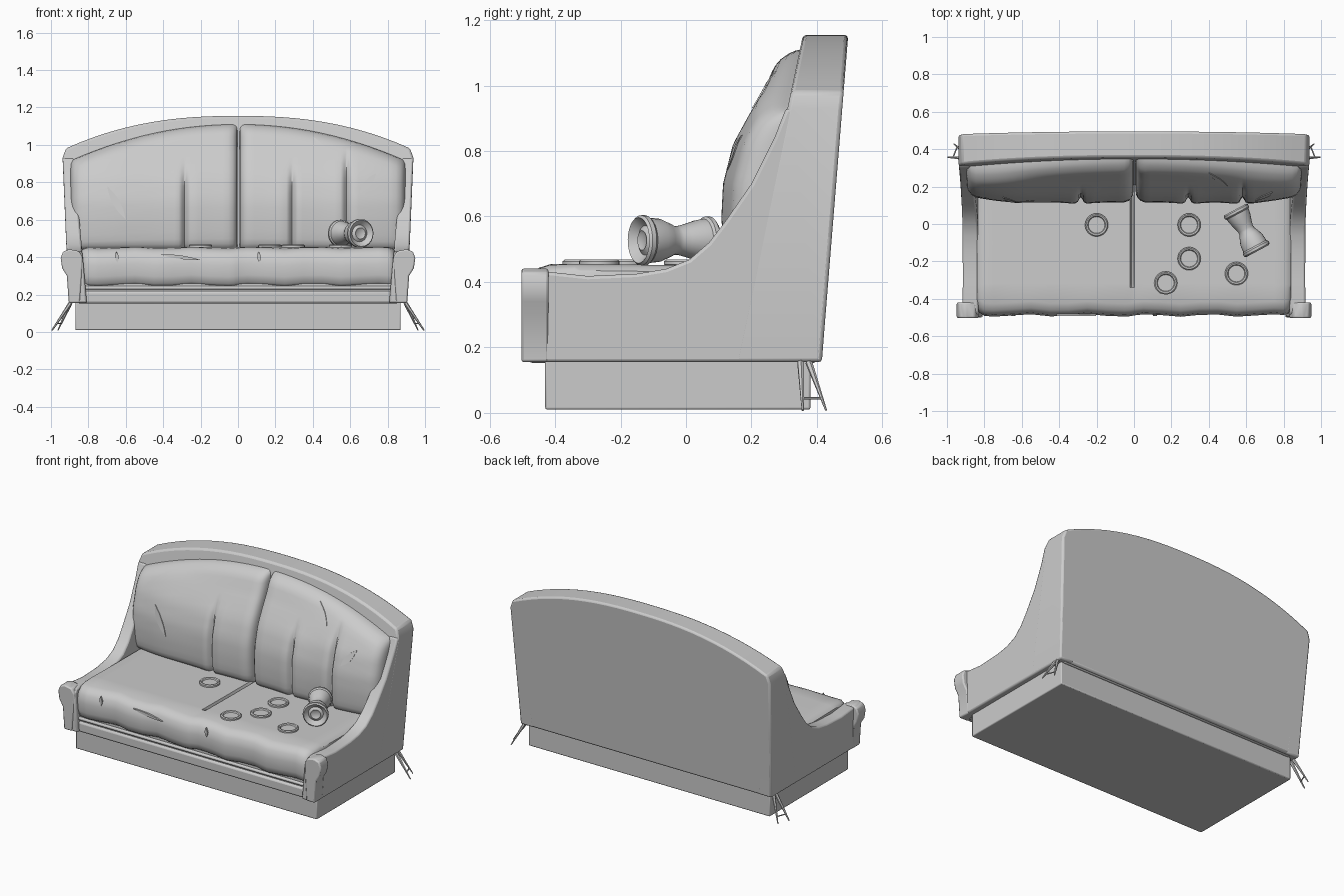
import bpy, bmesh, math
from mathutils import Vector

if "Cube" in bpy.data.objects:
    bpy.data.objects.remove(bpy.data.objects["Cube"])


def finish(name, bm, bevel=0.0, angle=35, segs=2):
    bmesh.ops.recalc_face_normals(bm, faces=bm.faces)
    me = bpy.data.meshes.new(name)
    bm.to_mesh(me)
    bm.free()
    ob = bpy.data.objects.new(name, me)
    bpy.context.collection.objects.link(ob)
    bpy.ops.object.select_all(action='DESELECT')
    bpy.context.view_layer.objects.active = ob
    ob.select_set(True)
    if bevel:
        m = ob.modifiers.new("bevel", 'BEVEL')
        m.width, m.segments = bevel, segs
        m.limit_method = 'ANGLE'
    bpy.ops.object.shade_smooth_by_angle(angle=math.radians(angle))
    return ob


def loft(name, loops, closed=True, caps=True, bevel=0.0, angle=35):
    """Skin a list of equal-length point loops."""
    bm = bmesh.new()
    rows = [[bm.verts.new(p) for p in l] for l in loops]
    n = len(rows[0])
    for a, b in zip(rows, rows[1:]):
        for i in range(n if closed else n - 1):
            j = (i + 1) % n
            bm.faces.new((a[i], a[j], b[j], b[i]))
    if caps:
        bm.faces.new(rows[0])
        bm.faces.new(rows[-1])
    return finish(name, bm, bevel, angle)


def box(name, x0, x1, y0, y1, z0, z1, bevel=0.0):
    q = [(x0, y0), (x1, y0), (x1, y1), (x0, y1)]
    return loft(name, [[(x, y, z) for x, y in q] for z in (z0, z1)], bevel=bevel)


def lathe(name, prof, centre, axis, n=24, caps=True):
    """Revolve (distance, radius) pairs about an axis."""
    rot = Vector((0, 0, 1)).rotation_difference(Vector(axis))
    loops = []
    for h, r in prof:
        loops.append([Vector(centre) + rot @ Vector((r * math.cos(2 * math.pi * i / n),
                      r * math.sin(2 * math.pi * i / n), h)) for i in range(n)])
    return loft(name, loops, caps=caps)


def lerp(table, t):
    for (a, p), (b, q) in zip(table, table[1:]):
        if t <= b:
            return p + (q - p) * max(0, (t - a)) / (b - a)
    return table[-1][1]


# plinth and front rails
box("plinth", -.87, .87, -.43, .38, .01, .17, .006)
box("lower_rail", -.86, .86, -.48, .40, .152, .218, .012)
box("rail_groove", -.85, .85, -.465, .30, .20, .26)
box("upper_rail", -.84, .84, -.478, .30, .226, .246, .008)


# arched, leaning back panel
def arch(x):
    return 1.155 - .165 * (abs(x) / .9) ** 2.4

xs = [-.92 + 1.84 * i / 24 for i in range(25)]
outline = [(-.905, .155), (-.938, .93)] + [(x, arch(x)) for x in xs] + [(.938, .93), (.905, .155)]
loft("back_panel", [[(x, .31 + (z - .93) * .21, z) for x, z in outline],
                    [(x, .415 + (z - .16) * .081, z) for x, z in outline]], bevel=.012)

# sweeping side arms with a padded front end
arm = [(-.5, .155), (-.5, .395), (-.475, .425), (-.43, .432), (-.3, .418), (-.15, .425), (-.06, .44),
       (.01, .468), (.07, .52), (.12, .585), (.2, .70), (.27, .84), (.305, .93), (.475, .93), (.415, .155)]
for s, side in ((-1, "left"), (1, "right")):
    loft(side + "_arm", [[(s * (.83 + (z - .4) * .09), y, z) for y, z in arm],
                         [(s * (.905 + (z - .16) * .042), y, z) for y, z in arm]], bevel=.01)
    pad = [(.845, .155), (.835, .30), (.83, .40), (.85, .432), (.90, .442), (.935, .43),
           (.948, .395), (.94, .34), (.915, .30), (.905, .155)]
    loft(side + "_arm_front", [[(s * x, y, z) for x, z in pad] for y in (-.503, -.42)], bevel=.008)

# seat: rolled front edge, rounded ends, short centre seam
seat_prof = [(-.455, .247), (-.477, .262), (-.487, .30), (-.489, .36), (-.480, .41), (-.455, .438),
             (-.42, .449), (-.34, .455), (-.32, .455), (-.1, .452), (.13, .45), (.25, .45), (.25, .247)]
sx = [-.84, -.825, -.80] + [-.75 + .1 * i for i in range(8)] + \
     [-.022, -.014, -.006, .002] + [.05 + .1 * i for i in range(8)] + [.80, .825, .84]
loops = []
for x in sx:
    e = max(0, (abs(x) - .80) / .04)
    wave = .004 * math.sin(x * 19) + .003 * math.sin(x * 43)
    row = []
    for y, z in seat_prof:
        yy, zz = y, z
        if y < -.4:
            yy += .03 * e * e + wave
            zz += wave * .8
        if z > .4:
            zz -= .02 * e * e
        if -.33 < y < .2 and z > .4 and x in (-.014, -.006):
            zz -= .022
        row.append((x, yy, zz))
    loops.append(row)
loft("seat_cushion", loops, angle=50)

# two back cushions with stitched vertical folds
LEAN = [(.43, .135), (.5, .12), (.6, .115), (.7, .12), (.82, .15), (.92, .2), (1.0, .245), (1.08, .278), (1.12, .30)]
FOLDS = [(-.285, .44, .90), (.29, .44, .90), (.58, .50, .97)]


def cushion_top(x):
    return 1.112 - .19 * (x / .88) ** 2


def cushion_y(x, z, x0, x1):
    y = lerp(LEAN, z)
    # outer corners sweep backwards
    y += .035 * max(0, (abs(x) - .6) / .28) ** 2
    for d, r in ((min(x - x0, x1 - x), .05), (cushion_top(x) - z, .07), (z - .43, .04)):
        k = min(1, max(0, 1 - d / r))
        y += .065 * (1 - math.sqrt(1 - k * k))
    for fx, z0, z1 in FOLDS:
        if z < z1:
            w = min(1, (z1 - z) / .15)
            y += .035 * w * math.exp(-((x - fx) / .014) ** 2)
            y -= .008 * w * math.exp(-((x - fx) / .09) ** 2)
    return min(y, .36)


def build_cushion(name, x0, x1):
    edge = [0, .004, .012, .025, .05]
    cols = [x0 + e for e in edge] + [x0 + .08 + (x1 - x0 - .16) * i / 17 for i in range(18)] + [x1 - e for e in edge]
    for fx, _, _ in FOLDS:
        if x0 < fx < x1:
            cols = [c for c in cols if abs(c - fx) > .036] + [fx + d for d in (-.032, -.016, -.007, 0, .007, .016, .032)]
    cols.sort()
    vs = [0, .01, .03, .06] + [.1 + .8 * i / 13 for i in range(14)] + [.93, .955, .98, .993, 1]
    loops = []
    for x in cols:
        zs = [.43 + (cushion_top(x) - .43) * v for v in vs]
        row = [(x, cushion_y(x, z, x0, x1), z) for z in zs]
        loops.append([(x, .385, .43)] + row + [(x, .385, zs[-1])])
    loft(name, loops, angle=60)


CUSHIONS = [(-.895, -.002), (.008, .895)]
build_cushion("left_back_cushion", *CUSHIONS[0])
build_cushion("right_back_cushion", *CUSHIONS[1])


# leaf-shaped tears lying on the upholstery
def tear(name, a, b, width, yfun):
    a, b = Vector(a), Vector(b)
    n = Vector((-(b - a).y, (b - a).x)).normalized()
    left, right = [], []
    for i in range(5):
        t = .02 + .96 * i / 4
        p, w = a.lerp(b, t), width * math.sin(math.pi * t) * .5
        left.append(p + n * w)
        right.append(p - n * w)
    pts = left + right[::-1]
    loft(name, [[(p.x, yfun(p.x, p.y) + d, p.y) for p in pts] for d in (-.004, .006)])


def on_back(x, z):
    return cushion_y(x, z, *CUSHIONS[x > 0])

tear("cushion_tear_left", (-.70, .78), (-.60, .60), .04, on_back)
tear("cushion_tear_right", (.65, .74), (.74, .85), .04, on_back)
tear("cushion_tear_top", (.40, 1.045), (.50, .93), .025, on_back)
tear("seat_tear_long", (-.42, .415), (-.20, .385), .02, lambda x, z: -.487)
tear("seat_tear_left", (-.65, .43), (-.645, .37), .02, lambda x, z: -.487)
tear("seat_tear_right", (.11, .43), (.115, .37), .02, lambda x, z: -.487)

# thin splayed struts at the rear corners
for s, side in ((-1, "left"), (1, "right")):
    for i, (a, b, r0, r1) in enumerate([((.895, .35, .155), (.995, .357, .008), .011, .004),
                                        ((.895, .375, .155), (.963, .428, .008), .011, .003),
                                        ((.968, .355, .045), (.945, .413, .045), .004, .004)]):
        a, b = Vector((s * a[0], a[1], a[2])), Vector((s * b[0], b[1], b[2]))
        lathe(f"{side}_rear_strut_{i + 1}", [(0, r0), ((b - a).length, r1)], a, b - a, n=6)

# small round dishes scattered on the seat
dish = [(0, .052), (.004, .062), (.014, .062), (.019, .056), (.016, .048), (.009, .044), (.009, .01)]
for i, (x, y) in enumerate([(-.2, -.005), (.295, -.005), (.295, -.185), (.17, -.315), (.548, -.265)]):
    lathe(f"dish_{i + 1}", dish, (x, y, .449), (0, 0, 1))

# waisted drum-like cup lying on its side
cup = [(.018, .02), (.012, .03), (.022, .045), (.008, .062), (0, .070), (.008, .077), (.022, .077), (.03, .070), (.07, .066), (.10, .054),
       (.122, .044), (.135, .044), (.16, .050), (.20, .062), (.225, .066), (.232, .073), (.245, .073),
       (.252, .066), (.242, .055), (.236, .02)]
lathe("fallen_cup", cup, (.66, -.145, .527), (-.47, .88, 0))
